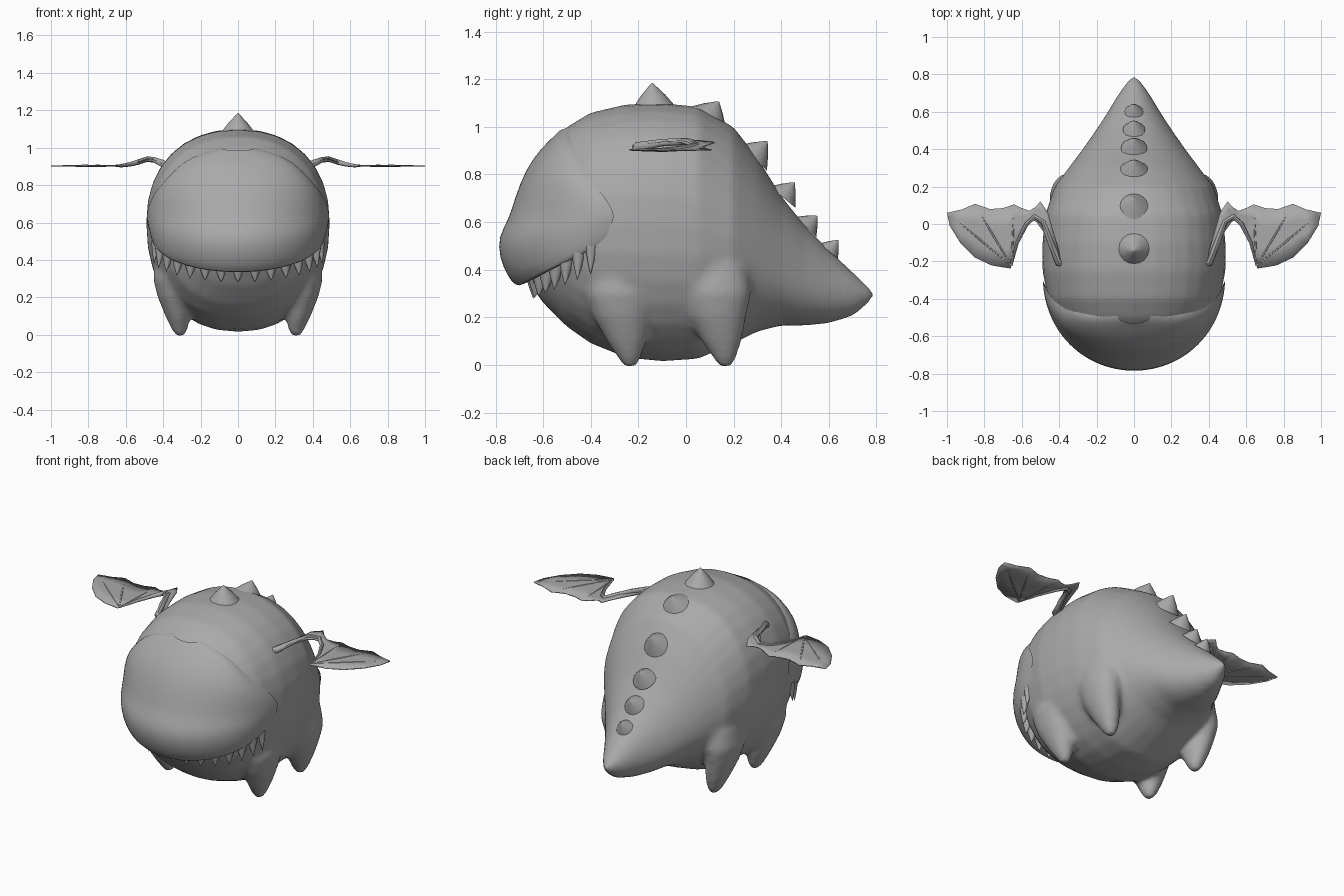
import bpy, bmesh
from math import sin, cos, pi, radians, copysign
from mathutils import Vector

if "Cube" in bpy.data.objects:
    bpy.data.objects.remove(bpy.data.objects["Cube"])

grey = bpy.data.materials.new("plain grey")
grey.use_nodes = True
grey.diffuse_color = (0.4, 0.4, 0.4, 1)
grey.node_tree.nodes["Principled BSDF"].inputs["Base Color"].default_value = (0.4, 0.4, 0.4, 1)


def finish(name, bm):
    """Turn a bmesh into a shaded grey object."""
    bmesh.ops.recalc_face_normals(bm, faces=bm.faces)
    mesh = bpy.data.meshes.new(name)
    bm.to_mesh(mesh)
    bm.free()
    mesh.materials.append(grey)
    ob = bpy.data.objects.new(name, mesh)
    bpy.context.collection.objects.link(ob)
    return ob


def smooth(ob, angle=45):
    bpy.ops.object.select_all(action="DESELECT")
    bpy.context.view_layer.objects.active = ob
    ob.select_set(True)
    bpy.ops.object.shade_smooth_by_angle(angle=radians(angle))


def skin(bm, rows, closed=False, caps=False):
    """Bridge rows of points with quads."""
    vs = [[bm.verts.new(p) for p in r] for r in rows]
    n = len(rows[0])
    for a, b in zip(vs, vs[1:]):
        for i in range(n if closed else n - 1):
            j = (i + 1) % n
            bm.faces.new((a[i], a[j], b[j], b[i]))
    if caps:
        bm.faces.new(vs[0])
        bm.faces.new(vs[-1])


def spow(v, p):
    return copysign(abs(v) ** p, v)


def cone(bm, base, tip, rx, ry, sides=16):
    """Cone from a base centre to a tip, with a slightly rounded point."""
    base, tip = Vector(base), Vector(tip)
    d = tip - base
    q = d.to_track_quat("Z", "Y")
    rows = []
    for t, k in ((0, 1), (0.5, 0.56), (0.9, 0.13), (1, 0.01)):
        rows.append([base + d * t + q @ Vector((rx * k * cos(2 * pi * i / sides),
                     ry * k * sin(2 * pi * i / sides), 0)) for i in range(sides)])
    skin(bm, rows, True, True)


def tube(bm, path, radii, sides=8):
    pts = [Vector(p) for p in path]
    rows = []
    for i, p in enumerate(pts):
        d = pts[min(i + 1, len(pts) - 1)] - pts[max(i - 1, 0)]
        side = d.cross(Vector((0, 0, 1))).normalized()
        up = side.cross(d).normalized()
        rows.append([p + (side * cos(2 * pi * k / sides) + up * sin(2 * pi * k / sides)) * radii[i]
                     for k in range(sides)])
    skin(bm, rows, True, True)


# Body and tail: y, bottom, top, half width, height of widest point
SECTIONS = [(-.70, .44, .64, .08, .56), (-.67, .36, .77, .19, .58), (-.6, .26, .90, .30, .6),
            (-.5, .16, 1.0, .41, .6), (-.4, .09, 1.06, .46, .6), (-.25, .03, 1.095, .49, .6),
            (-.1, .015, 1.1, .49, .6), (.05, .025, 1.085, .475, .58), (.2, .09, 1.0, .425, .53),
            (.3, .14, .87, .35, .47), (.4, .165, .71, .275, .4), (.5, .165, .585, .205, .34),
            (.6, .175, .485, .14, .31), (.7, .205, .39, .08, .3), (.77, .26, .325, .03, .295),
            (.79, .285, .305, .01, .295)]
bm = bmesh.new()
rows = []
for y, lo, hi, w, mid in SECTIONS:
    p = 0.9 if y < 0.1 else 1.0
    row = []
    for i in range(32):
        a = 2 * pi * i / 32
        h = hi - mid if sin(a) > 0 else mid - lo
        row.append((w * spow(cos(a), p), y, mid + h * spow(sin(a), p)))
    rows.append(row)
skin(bm, rows, True, True)

# Four stubby legs, blended into the body: height, x, y shift, x radius, y radius
LEG = [(-.01, .31, 0, .02, .025), (.03, .312, -.003, .045, .05), (.1, .325, -.015, .065, .085),
       (.2, .345, -.033, .085, .122), (.3, .355, -.04, .1, .15), (.42, .35, -.04, .09, .13),
       (.5, .34, -.04, .05, .07)]
for s in (1, -1):
    for y in (-.235, .165):
        skin(bm, [[(s * x + rx * cos(2 * pi * i / 16), y + dy + ry * sin(2 * pi * i / 16), z)
                   for i in range(16)] for z, x, dy, rx, ry in LEG], True, True)
body = finish("body", bm)
m = body.modifiers.new("blend", "REMESH")
m.mode = "VOXEL"
m.voxel_size = 0.016
m.use_smooth_shade = True
m = body.modifiers.new("soften", "SMOOTH")
m.factor = 0.5
m.iterations = 10

# Upper face shell: front point (y, z), then side end (x, y, z)
FACE = [(-.62, .37, .43, -.34, .53), (-.69, .335, .45, -.345, .51), (-.715, .33, .46, -.34, .515),
        (-.75, .37, .468, -.335, .535), (-.785, .45, .478, -.325, .57), (-.79, .54, .486, -.305, .61),
        (-.745, .61, .489, -.30, .635), (-.72, .70, .475, -.34, .71), (-.675, .82, .425, -.425, .79),
        (-.61, .91, .34, -.46, .88), (-.55, .965, .26, -.485, .95), (-.53, .985, .09, -.49, 1.0)]
bm = bmesh.new()
rows = []
for yf, zf, xs, ys, zs in FACE:
    row = []
    for i in range(25):
        a = pi * (i / 24 - 0.5)
        row.append((xs * sin(a), ys + (yf - ys) * cos(a), zs + (zf - zs) * cos(a)))
    rows.append(row)
skin(bm, rows)
face = finish("upper_face", bm)
face.modifiers.new("round", "SUBSURF").levels = 1
smooth(face, 60)

# Teeth hanging from the lip, broad in front and sharper at the corners
bm = bmesh.new()
COUNT = 15
for i in range(COUNT):
    a = radians(80) * (2 * i / (COUNT - 1) - 1)
    c = cos(a)
    base = Vector((.445 * sin(a), -.35 - .28 * c, .505 - .15 * c))
    out = Vector((sin(a), -c, 0))
    length = .075 + .03 * (1 - c)
    tip = base + Vector((0, 0, -length)) + out * .012
    r = .022 + .023 * c
    cone(bm, base + Vector((0, 0, .02)), tip, r, r, 12)
smooth(finish("teeth", bm))

# Row of back spikes: base (y, z), tip (y, z), radius
SPIKES = [(-.135, 1.075, -.143, 1.185, .095), (.095, 1.04, .138, 1.107, .085),
          (.28, .87, .342, .94, .08), (.405, .705, .456, .767, .07),
          (.505, .58, .552, .626, .06), (.60, .478, .64, .525, .05)]
bm = bmesh.new()
for y, z, ty, tz, r in SPIKES:
    cone(bm, (0, y, z), (0, ty, tz), r, r)
smooth(finish("back_spikes", bm))

# Wing membrane outline as pairs of trailing and leading edge points
EDGE = [(.385, -.20, .41, -.225), (.435, -.03, .455, -.12), (.46, .06, .48, -.05),
        (.50, .12, .52, .01), (.53, .088, .54, .02), (.56, .07, .56, .005),
        (.60, .085, .60, -.05), (.64, .105, .625, -.10), (.70, .085, .66, -.238),
        (.77, .08, .76, -.222), (.85, .108, .85, -.18), (.92, .078, .93, -.10), (1.0, .06, .985, -.01)]


def wing_z(x):
    if x < .47:
        return .905 + .04 * (x - .38) / .09
    return .903 + .042 * max(0, 1 - (x - .47) / .16) ** 1.5


for s, side in ((1, "left"), (-1, "right")):
    bm = bmesh.new()
    skin(bm, [[(s * (a + (c - a) * k / 3), b + (d - b) * k / 3, wing_z(a + (c - a) * k / 3))
               for k in range(4)] for a, b, c, d in EDGE])
    membrane = finish(side + "_wing_membrane", bm)
    m = membrane.modifiers.new("thickness", "SOLIDIFY")
    m.thickness = 0.006
    m.offset = 0
    smooth(membrane)

    # Arm along the leading edge and thin fingers across the membrane
    bm = bmesh.new()
    arm = [(.36, -.22), (.405, -.205), (.445, -.1), (.485, .01), (.53, .04), (.575, 0),
           (.625, -.1), (.655, -.225)]
    tube(bm, [(s * x, y, wing_z(x)) for x, y in arm],
         [.02, .02, .015, .015, .014, .012, .009, .004])
    for x, y in ((.64, .10), (.85, .103), (.99, .055)):
        path = [(.655 + (x - .655) * t, -.225 + (y + .225) * t) for t in (0, .5, 1)]
        tube(bm, [(s * u, v, wing_z(u)) for u, v in path], [.004, .007, .002], 6)
    smooth(finish(side + "_wing_bones", bm))
